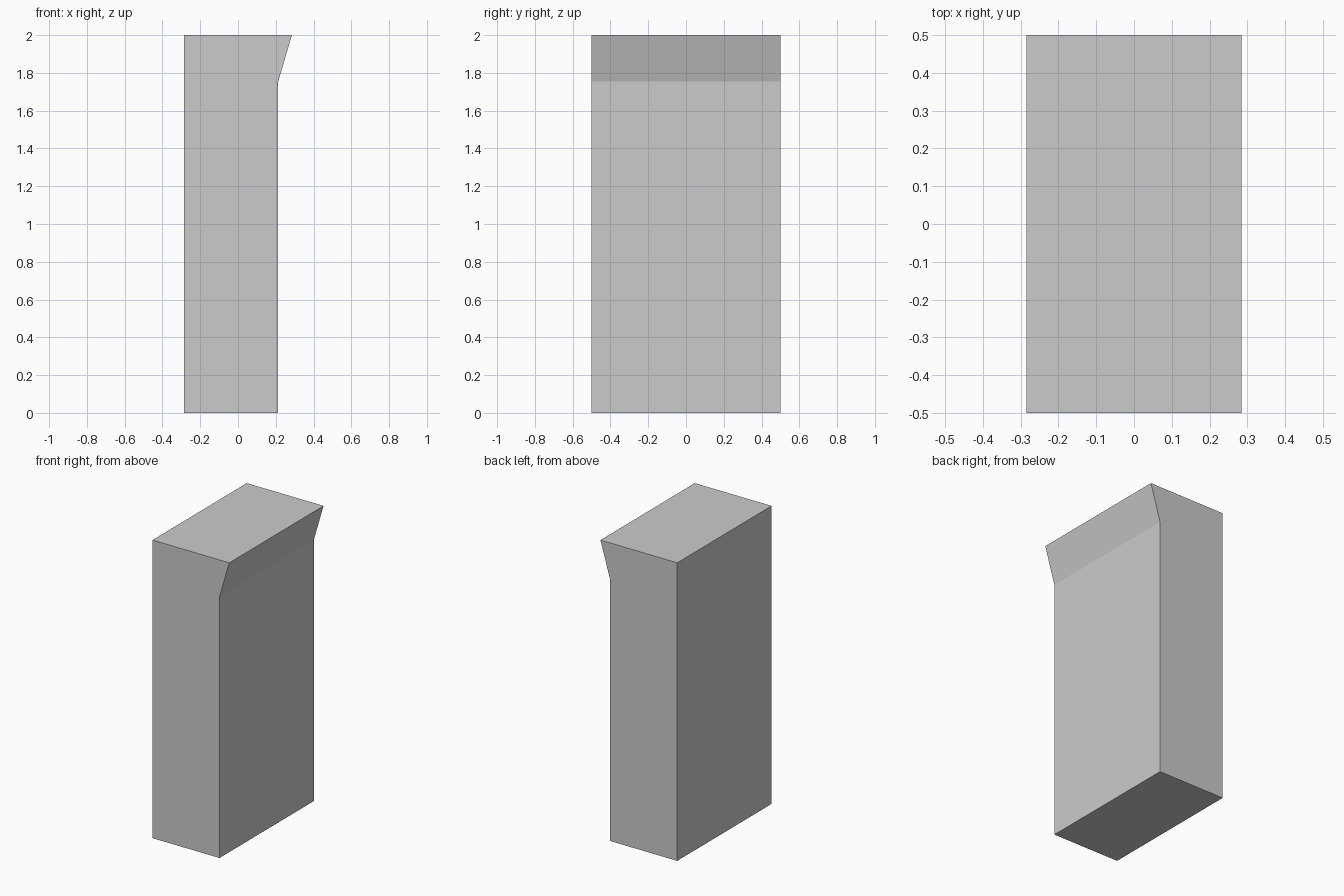
import bpy, bmesh

if "Cube" in bpy.data.objects:
    bpy.data.objects.remove(bpy.data.objects["Cube"])

# Side profile (x, z): a plain slab with a flared lip at the top right
PROFILE = [(-0.285, 0), (0.213, 0), (0.213, 1.754), (0.285, 2), (-0.285, 2)]
DEPTH = 1.0


def extruded_profile(name, points, depth):
    bm = bmesh.new()
    face = bm.faces.new([bm.verts.new((x, -depth / 2, z)) for x, z in points])
    result = bmesh.ops.extrude_face_region(bm, geom=[face], use_keep_orig=True)
    verts = [g for g in result["geom"] if isinstance(g, bmesh.types.BMVert)]
    bmesh.ops.translate(bm, verts=verts, vec=(0, depth, 0))
    bmesh.ops.recalc_face_normals(bm, faces=bm.faces[:])
    mesh = bpy.data.meshes.new(name)
    bm.to_mesh(mesh)
    bm.free()
    obj = bpy.data.objects.new(name, mesh)
    bpy.context.collection.objects.link(obj)
    return obj


# Wall block with overhanging top edge
extruded_profile("wall_block", PROFILE, DEPTH)
